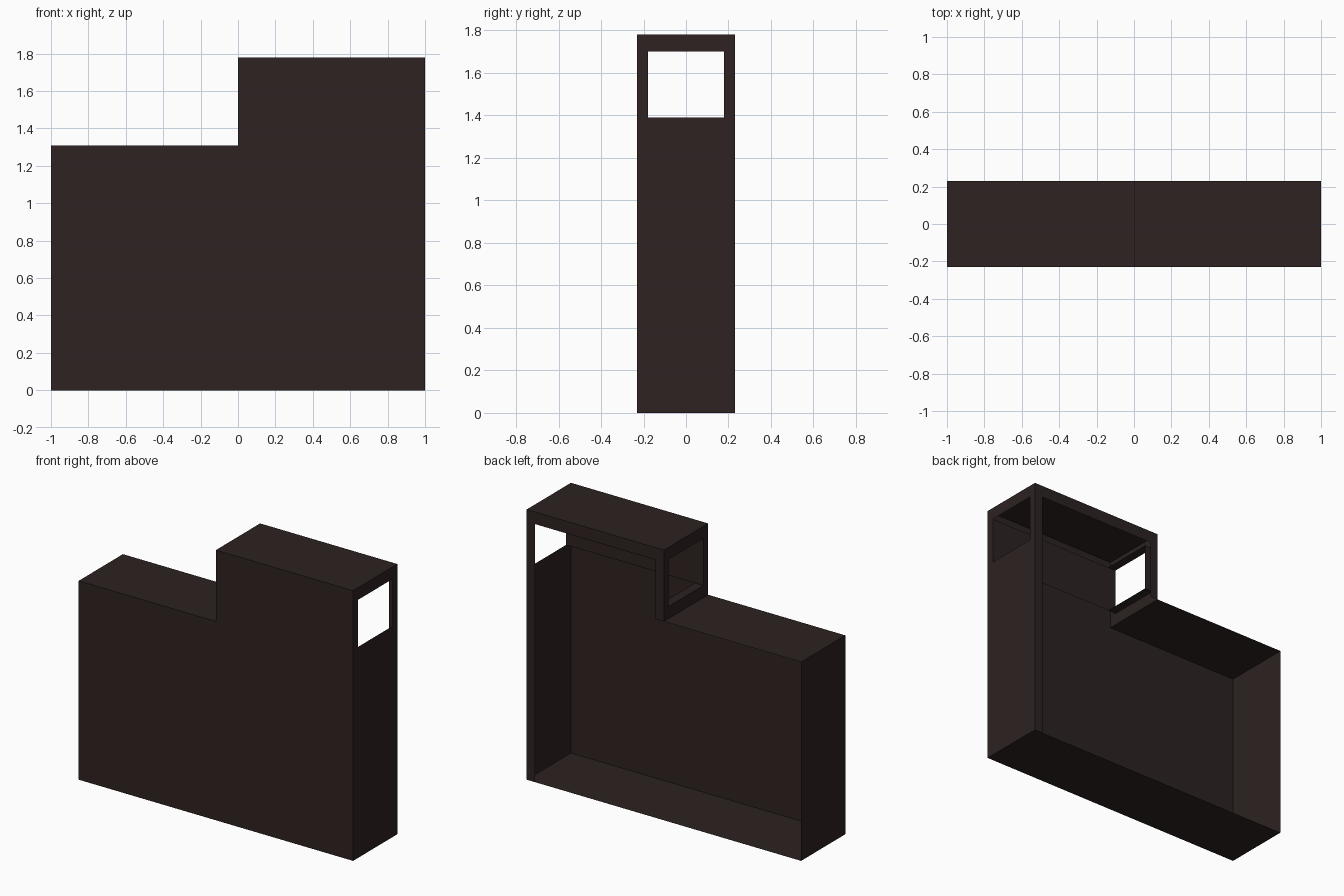
import bpy, bmesh
from mathutils import Vector

if "Cube" in bpy.data.objects:
    bpy.data.objects.remove(bpy.data.objects["Cube"])

D = 0.23          # half depth
TOP, LOW = 1.78, 1.31
HY, Z0, Z1 = 0.18, 1.39, 1.70   # side window
LIP = 0.06        # rear border width

mat = bpy.data.materials.new("dark brown")
mat.diffuse_color = (0.026, 0.016, 0.0155, 1)
mat.use_nodes = True
mat.node_tree.nodes["Principled BSDF"].inputs["Base Color"].default_value = mat.diffuse_color


def build(name, polys):
    """Object from flat polygons given as (points, outward normal)."""
    bm = bmesh.new()
    for pts, n in polys:
        f = bm.faces.new([bm.verts.new(p) for p in pts])
        f.normal_update()
        if f.normal.dot(Vector(n)) < 0:
            f.normal_flip()
    bmesh.ops.remove_doubles(bm, verts=bm.verts, dist=1e-4)
    me = bpy.data.meshes.new(name)
    bm.to_mesh(me)
    bm.free()
    me.materials.append(mat)
    ob = bpy.data.objects.new(name, me)
    bpy.context.collection.objects.link(ob)
    return ob


def x_rect(x, y0, y1, z0, z1, s):
    return [(x, y0, z0), (x, y1, z0), (x, y1, z1), (x, y0, z1)], (s, 0, 0)


def y_rect(y, x0, x1, z0, z1, s):
    return [(x0, y, z0), (x1, y, z0), (x1, y, z1), (x0, y, z1)], (0, s, 0)


def z_rect(z, x0, x1, y0, y1, s):
    return [(x0, y0, z), (x1, y0, z), (x1, y1, z), (x0, y1, z)], (0, 0, s)


def window_wall(x, zb, s):
    """Side wall with a rectangular opening."""
    return [x_rect(x, -D, D, zb, Z0, s), x_rect(x, -D, D, Z1, TOP, s),
            x_rect(x, -D, -HY, Z0, Z1, s), x_rect(x, HY, D, Z0, Z1, s)]


# stepped front panel
outline = [(-1, 0), (1, 0), (1, TOP), (0, TOP), (0, LOW), (-1, LOW)]
build("front_panel", [([(x, -D, z) for x, z in outline], (0, -1, 0))])

# floor, tops and plain side
build("floor", [z_rect(0, -1, 1, -D, D, -1)])
build("low_top", [z_rect(LOW, -1, 0, -D, D, 1)])
build("high_top", [z_rect(TOP, 0, 1, -D, D, 1)])
build("left_side", [x_rect(-1, -D, D, 0, LOW, -1)])

# walls with windows
build("right_side", window_wall(1, 0, 1))
build("step_wall", window_wall(0, LOW, -1))

# border around the open back of the tall half
build("rear_border", [y_rect(D, 1 - LIP, 1, 0, TOP, 1),
                      y_rect(D, 0, LIP, LOW, TOP, 1),
                      y_rect(D, LIP, 1 - LIP, Z1, TOP, 1)])

# inner lining between the two windows
build("inner_lining", [y_rect(-HY, 0, 1, Z0, Z1, 1)])

# short sleeve inside the step window
build("window_sleeve", [z_rect(Z0, 0, LIP, -HY, HY, 1),
                        z_rect(Z1, 0, LIP, -HY, HY, -1),
                        y_rect(HY, 0, LIP, Z0, Z1, -1)])
